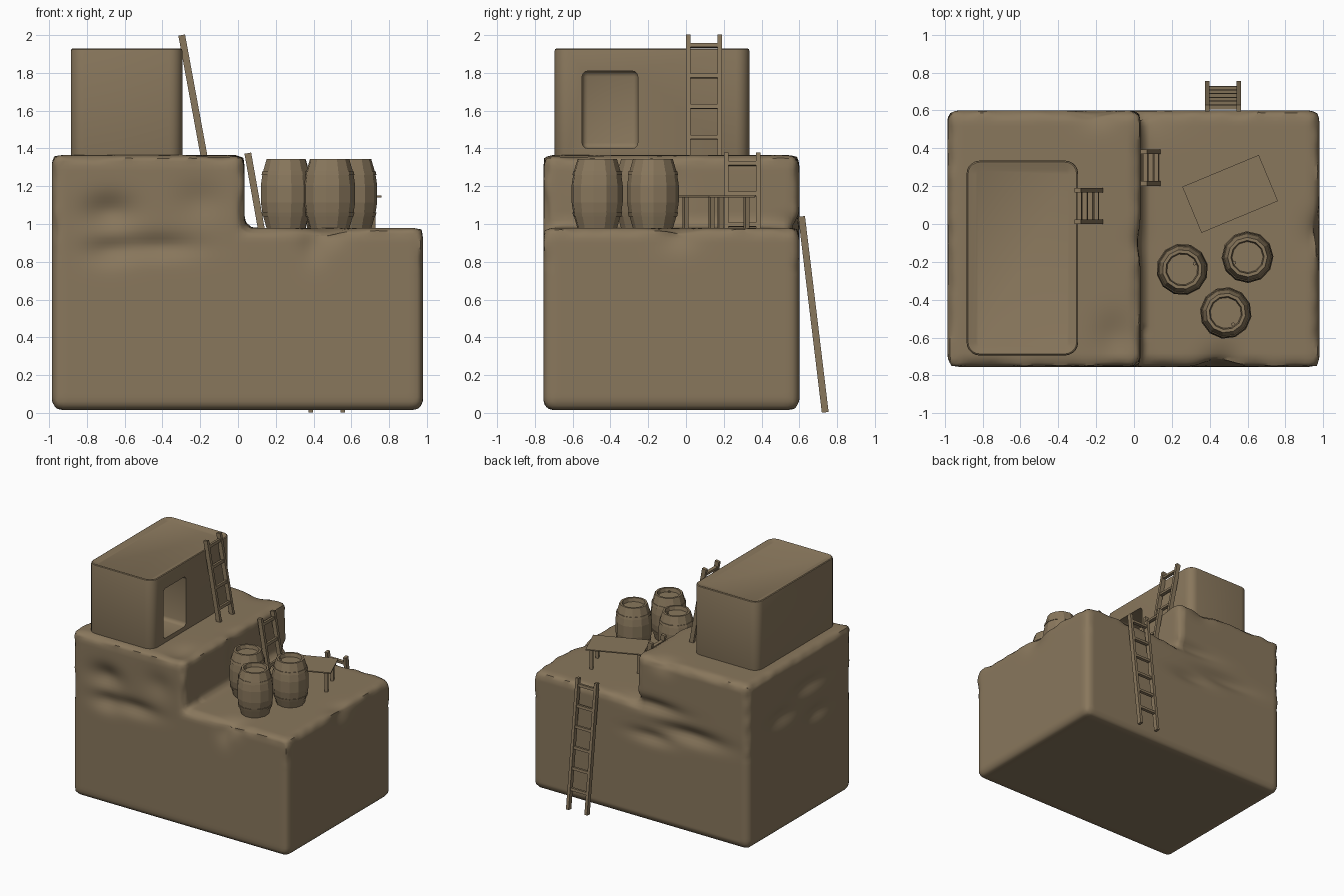
import bpy, bmesh, math
from mathutils import Vector, Matrix, noise

if "Cube" in bpy.data.objects:
    bpy.data.objects.remove(bpy.data.objects["Cube"])

mat = bpy.data.materials.new("sandy brown")
mat.diffuse_color = (0.25, 0.185, 0.108, 1)
mat.use_nodes = True
mat.node_tree.nodes["Principled BSDF"].inputs["Base Color"].default_value = mat.diffuse_color


def make(name, bm, smooth=None):
    bmesh.ops.recalc_face_normals(bm, faces=bm.faces)
    me = bpy.data.meshes.new(name)
    bm.to_mesh(me)
    bm.free()
    me.materials.append(mat)
    ob = bpy.data.objects.new(name, me)
    bpy.context.collection.objects.link(ob)
    if smooth is not None:
        shade(ob, smooth)
    return ob


def shade(ob, deg):
    bpy.ops.object.select_all(action='DESELECT')
    ob.select_set(True)
    bpy.context.view_layer.objects.active = ob
    bpy.ops.object.shade_smooth_by_angle(angle=math.radians(deg))


def bake(ob):
    dg = bpy.context.evaluated_depsgraph_get()
    me = bpy.data.meshes.new_from_object(ob.evaluated_get(dg))
    ob.modifiers.clear()
    ob.data = me
    if not me.materials:
        me.materials.append(mat)


def box(bm, lo, hi, mtx=Matrix()):
    lo, hi = Vector(lo), Vector(hi)
    m = mtx @ Matrix.Translation((lo + hi) / 2) @ Matrix.Diagonal((*(hi - lo), 1))
    return bmesh.ops.create_cube(bm, size=1, matrix=m)["verts"]


def bevel_mod(ob, width, seg, angle=30):
    b = ob.modifiers.new("bevel", 'BEVEL')
    b.width, b.segments = width, seg
    b.limit_method, b.angle_limit = 'ANGLE', math.radians(angle)


# Stepped rock: an L profile, rounded, remeshed and weathered
bm = bmesh.new()
prof = [(-.985, .015), (.98, .015), (.98, .98), (.035, .98), (.035, 1.365), (-.985, 1.365)]
f = bm.faces.new([bm.verts.new((x, -.755, z)) for x, z in prof])
ext = bmesh.ops.extrude_face_region(bm, geom=[f])["geom"]
bmesh.ops.translate(bm, vec=(0, 1.355, 0), verts=[v for v in ext if isinstance(v, bmesh.types.BMVert)])
rock = make("stepped_rock", bm)
bevel_mod(rock, .05, 4)
r = rock.modifiers.new("remesh", 'REMESH')
r.mode, r.voxel_size = 'VOXEL', .024
bake(rock)
# hollows: centre, radii, depth
dents = [
    ((-.68, -.755, 1.06), (.13, .12, .09), .05), ((-.42, -.755, .88), (.2, .12, .06), .035),
    ((-.68, -.755, .86), (.12, .12, .07), .035), ((-.2, -.755, 1.12), (.12, .1, .1), .02),
    ((.4, -.755, .9), (.07, .08, .1), .025), ((-.1, .6, .98), (.25, .1, .05), .04),
    ((-.45, .6, .82), (.28, .1, .06), .045), ((-.1, .6, .72), (.18, .1, .05), .03),
    ((-.985, -.2, 1.08), (.1, .2, .06), .035), ((-.985, .15, .95), (.1, .18, .07), .035),
    ((-.985, -.3, .82), (.1, .14, .06), .03), ((-.1, -.6, 1.365), (.1, .12, .1), .025),
    ((.035, -.1, 1.2), (.08, .08, .15), .025), ((.48, -.755, .98), (.08, .1, .08), .035),
    ((.98, -.05, .95), (.08, .1, .08), .03), ((-.2, .6, 1.365), (.1, .08, .08), .03)]
moves = []
for v in rock.data.vertices:
    p, n = v.co.copy(), v.normal.copy()
    d = 0
    for c, rad, depth in dents:
        q = sum(((p[i] - c[i]) / rad[i]) ** 2 for i in range(3))
        d -= depth * math.exp(-q)
    # rough upper edges only
    rim = max(0, 1 - max(abs(a) for a in n)) * 3.4
    if p.z > .75 and not (p.x < .15 and p.z < 1.2 and abs(p.y) < .55):
        d += .02 * min(1, rim) * noise.noise(p * 9)
    moves.append(p + n * d)
for v, p in zip(rock.data.vertices, moves):
    v.co = p
shade(rock, 50)

# Hut: rounded block with a sunken roof and a deep doorway
bm = bmesh.new()
box(bm, (-.885, -.695, 1.33), (-.295, .335, 1.935))
vert = [e for e in bm.edges if abs(e.verts[0].co.z - e.verts[1].co.z) > .1]
bmesh.ops.bevel(bm, geom=vert, offset=.07, segments=5, profile=.5, affect='EDGES')
bm.normal_update()
top = [f for f in bm.faces if f.normal.z > .9]
bmesh.ops.inset_region(bm, faces=top, thickness=.05)
bmesh.ops.translate(bm, vec=(0, 0, -.02), verts=top[0].verts)
hut = make("hut", bm)
bevel_mod(hut, .018, 3, 50)
bm = bmesh.new()
box(bm, (-.6, -.55, 1.40), (-.2, -.255, 1.81))
door = make("doorway_cutter", bm)
bevel_mod(door, .03, 3)
door.hide_render = True
b = hut.modifiers.new("doorway", 'BOOLEAN')
b.operation, b.object, b.solver = 'DIFFERENCE', door, 'EXACT'
bake(hut)
bpy.data.objects.remove(door)
shade(hut, 35)


# Ladders: two rails with flat rungs, leaning along a bottom-to-top line
def ladder(name, bottom, top, side, rungs):
    a, t = Vector(bottom), Vector(top)
    up = (t - a).normalized()
    s = Vector(side)
    out = s.cross(up)
    m = Matrix((s, out, up)).transposed().to_4x4()
    m.translation = a
    length = (t - a).length
    bm = bmesh.new()
    for k in (-1, 1):
        box(bm, (k * .084 - .012, -.018, 0), (k * .084 + .012, .018, length), m)
    for i in range(rungs):
        z = length - .055 - i * .165
        box(bm, (-.08, -.012, z - .011), (.08, .012, z + .011), m)
    make(name, bm)


ladder("hut_ladder", (-.18, .095, 1.36), (-.298, .095, 2.0), (0, 1, 0), 4)
ladder("step_ladder", (.124, .298, .97), (.052, .298, 1.375), (0, 1, 0), 3)
ladder("back_ladder", (.47, .737, .003), (.47, .612, 1.04), (1, 0, 0), 6)

# Table
bm = bmesh.new()
m = Matrix.Translation((.508, .159, 0)) @ Matrix.Rotation(math.radians(22.6), 4, 'Z')
box(bm, (-.219, -.132, 1.141), (.219, .132, 1.15), m)
for sx in (-1, 1):
    for sy in (-1, 1):
        x, y = sx * .18, sy * .1
        box(bm, (x - .012, y - .012, .97), (x + .012, y + .012, 1.145), m)
make("table", bm)


# Barrels: twelve flat staves, two hoops, sunken lid with a plug
def lathe(bm, prof, closed, m):
    rings = [[bm.verts.new(m @ Vector((r * math.cos(i * math.pi / 6), r * math.sin(i * math.pi / 6), z)))
              for i in range(12)] for r, z in prof]
    pairs = list(zip(rings, rings[1:])) + ([(rings[-1], rings[0])] if closed else [])
    for a, b in pairs:
        for i in range(12):
            j = (i + 1) % 12
            bm.faces.new((a[i], a[j], b[j], b[i]))
    if not closed:
        bm.faces.new(rings[0])
        bm.faces.new(rings[-1])


for n, (x, y, px, py) in enumerate([(.255, -.24, .32, -.21), (.6, -.175, .53, -.205), (.485, -.47, .524, -.53)]):
    m = Matrix.Translation((x, y, .975)) @ Matrix.Rotation(.2 + n * .35, 4, 'Z')
    bm = bmesh.new()
    lathe(bm, [(.105, 0), (.127, .075), (.137, .14), (.137, .23), (.127, .295),
               (.105, .37), (.088, .37), (.082, .34)], False, m)
    for z0, r0, r1 in ((.065, .128, .133), (.285, .133, .128)):
        lathe(bm, [(r0, z0), (r1, z0 + .02), (r1 - .012, z0 + .02), (r0 - .012, z0)], True, m)
    bmesh.ops.create_cone(bm, cap_ends=True, segments=6, radius1=.01, radius2=.01, depth=.012,
                          matrix=Matrix.Translation((px, py, 1.318)))
    make("barrel_%d" % (n + 1), bm)
